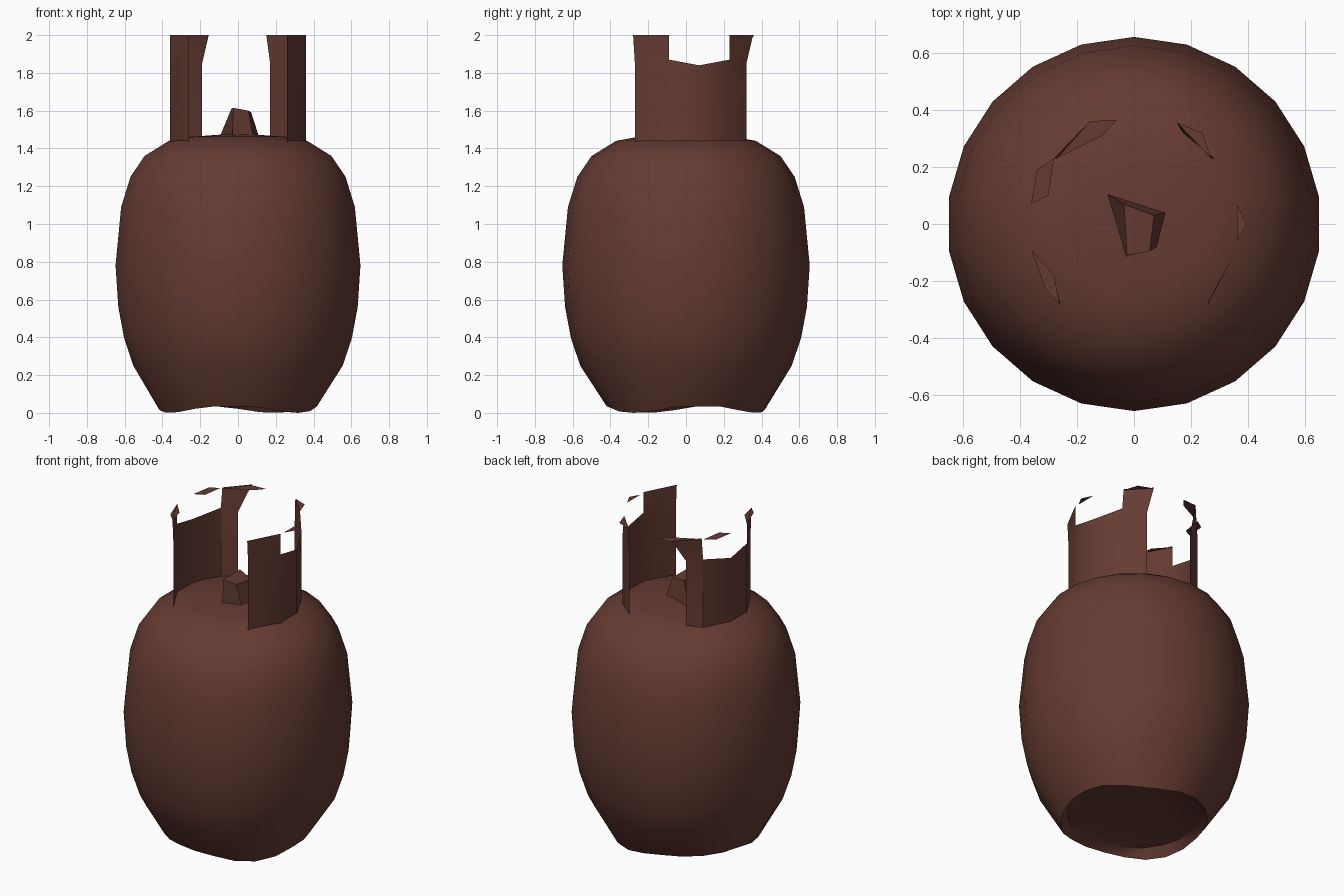
import bpy, bmesh, math
from mathutils import Vector

old = bpy.data.objects.get("Cube")
if old:
    bpy.data.objects.remove(old)

paint = bpy.data.materials.new("rusty_brown")
paint.use_nodes = True
COLOUR = (0.13, 0.044, 0.033, 1)
paint.diffuse_color = COLOUR
bsdf = paint.node_tree.nodes["Principled BSDF"]
bsdf.inputs["Base Color"].default_value = COLOUR
bsdf.inputs["Roughness"].default_value = 0.8


def finish(name, bm, angle=None, recalc=True):
    if recalc:
        bmesh.ops.recalc_face_normals(bm, faces=bm.faces[:])
    mesh = bpy.data.meshes.new(name)
    bm.to_mesh(mesh)
    bm.free()
    mesh.materials.append(paint)
    obj = bpy.data.objects.new(name, mesh)
    bpy.context.collection.objects.link(obj)
    if angle:
        bpy.ops.object.select_all(action='DESELECT')
        obj.select_set(True)
        bpy.context.view_layer.objects.active = obj
        bpy.ops.object.shade_smooth_by_angle(angle=math.radians(angle))
    return obj


def bridge(bm, a, b):
    n = len(a)
    for i in range(n):
        j = (i + 1) % n
        bm.faces.new((a[i], a[j], b[j], b[i]))


# Tank: lathed profile of (radius, height), with a scalloped foot rim
SIDES = 22
FEET = (63, 210, 318)
profile = [(0.38, 0.06), (0.42, 0.035), (0.56, 0.25), (0.61, 0.40), (0.64, 0.56),
           (0.655, 0.78), (0.625, 1.09), (0.575, 1.25), (0.50, 1.36), (0.37, 1.44),
           (0.25, 1.462)]


def foot_drop(angle):
    return max(0.035 * max(0, math.cos(2.5 * d)) if abs(d) < 0.6 else 0
               for d in (math.remainder(angle - math.radians(f), math.tau) for f in FEET))


bm = bmesh.new()
rings = []
for k, (r, z) in enumerate(profile):
    ring = []
    for i in range(SIDES):
        t = math.tau * (i + 0.5) / SIDES
        drop = foot_drop(t) if k == 1 else 0
        ring.append(bm.verts.new((r * math.cos(t), r * math.sin(t), z - drop)))
    rings.append(ring)
for low, high in zip(rings, rings[1:]):
    bridge(bm, low, high)
bm.faces.new(rings[0])
peak = bm.verts.new((0, 0, 1.48))
for i in range(SIDES):
    bm.faces.new((rings[-1][i], rings[-1][(i + 1) % SIDES], peak))
finish("tank", bm, 40)


# Collar: two curved guard plates with a hand notch and flared posts
def guard(name, side, back_low, back_top, lips):
    bm = bmesh.new()
    plan = [(0.26, -0.27), (0.36, -0.09), (0.36, 0.07), (0.28, 0.23), back_low]
    notch = [1.84, 1.87, 1.84, 1.87, 1.85]
    low = [bm.verts.new((side * x, y, 1.435)) for x, y in plan]
    mid = [bm.verts.new((side * x, y, z)) for (x, y), z in zip(plan, notch)]
    for i in range(4):
        bm.faces.new((low[i], low[i + 1], mid[i + 1], mid[i]))
    tops = [(0.26, -0.28), (0.36, -0.09), (0.27, 0.23), back_top]
    top = [bm.verts.new((side * x, y, 2.0)) for x, y in tops]
    bm.faces.new((mid[0], mid[1], top[1], top[0]))
    bm.faces.new((mid[3], mid[4], top[3], top[2]))
    for lip in lips:
        bm.faces.new([bm.verts.new((side * x, y, 1.995)) for x, y in lip])
    bmesh.ops.recalc_face_normals(bm, faces=bm.faces[:])
    # Face the plate outward
    face = min(bm.faces, key=lambda f: f.calc_center_median().z)
    if face.normal.dot(Vector((side, 0, 0))) < 0:
        bmesh.ops.reverse_faces(bm, faces=bm.faces[:])
    finish(name, bm, 35, recalc=False)


front_lip = [(0.36, -0.09), (0.31, -0.23), (0.26, -0.28), (0.28, -0.18)]
guard("left_collar_plate", 1, (0.17, 0.32), (0.15, 0.355),
      [[(0.27, 0.23), (0.24, 0.32), (0.15, 0.355)],
       [(0.36, 0.07), (0.395, 0), (0.36, -0.06)]])
guard("right_collar_plate", -1, (0.19, 0.27), (0.155, 0.36),
      [front_lip,
       [(0.28, 0.23), (0.34, 0.19), (0.36, 0.07), (0.30, 0.10)],
       [(0.27, 0.23), (0.155, 0.36), (0.06, 0.365), (0.11, 0.31)]])

# Valve: small lopsided tapered block
bm = bmesh.new()
base = [(-0.095, 0.105), (0.11, 0.04), (0.08, -0.08), (-0.03, -0.115)]
cap = [(-0.035, 0.07, 1.61), (0.07, 0.03, 1.59), (0.055, -0.095, 1.6), (-0.025, -0.11, 1.615)]
lower = [bm.verts.new((x, y, 1.465)) for x, y in base]
upper = [bm.verts.new(p) for p in cap]
bridge(bm, lower, upper)
bm.faces.new(upper)
bm.faces.new(lower)
finish("valve", bm)
